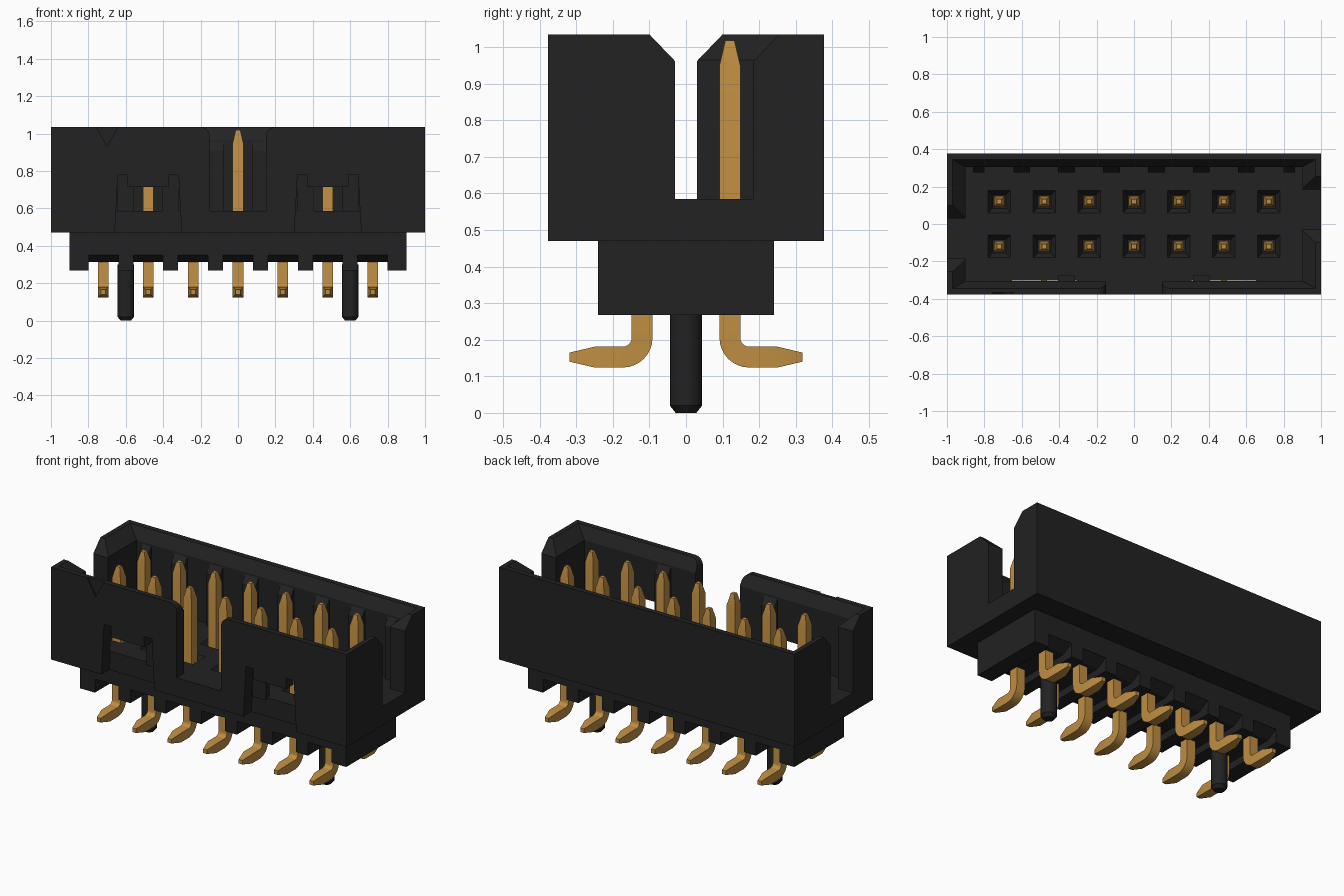
import bpy, bmesh, math

if "Cube" in bpy.data.objects:
    bpy.data.objects.remove(bpy.data.objects["Cube"])


def material(name, rgb):
    m = bpy.data.materials.new(name)
    m.diffuse_color = (*rgb, 1)
    m.use_nodes = True
    m.node_tree.nodes["Principled BSDF"].inputs["Base Color"].default_value = m.diffuse_color
    return m


BLACK = material("black_plastic", (0.016, 0.016, 0.016))
GOLD = material("gold_metal", (0.52, 0.27, 0.055))


def finish(name, bm, mat):
    bmesh.ops.recalc_face_normals(bm, faces=bm.faces)
    me = bpy.data.meshes.new(name)
    bm.to_mesh(me)
    bm.free()
    me.materials.append(mat)
    ob = bpy.data.objects.new(name, me)
    bpy.context.collection.objects.link(ob)
    return ob


def loft(bm, rings):
    """Skin a list of equal-length point rings and cap both ends."""
    vs = [[bm.verts.new(p) for p in r] for r in rings]
    n = len(vs[0])
    for a, b in zip(vs, vs[1:]):
        for i in range(n):
            bm.faces.new((a[i], a[(i + 1) % n], b[(i + 1) % n], b[i]))
    bm.faces.new(vs[0])
    bm.faces.new(vs[-1])


def prism(bm, pts, axis, a, b):
    """Extrude a profile: (x, z) along y, or (y, z) along x."""
    put = (lambda p, t: (p[0], t, p[1])) if axis == 'y' else (lambda p, t: (t, p[0], p[1]))
    loft(bm, [[put(p, t) for p in pts] for t in (a, b)])


def rect(hx, hy, z, cx=0, cy=0):
    return [(cx + sx * hx, cy + sy * hy, z) for sx, sy in ((-1, -1), (1, -1), (1, 1), (-1, 1))]


def cut(ob, bm):
    cutter = finish("cutter", bm, BLACK)
    cutter.hide_render = True
    mod = ob.modifiers.new("cut", 'BOOLEAN')
    mod.operation, mod.solver, mod.object = 'DIFFERENCE', 'EXACT', cutter
    bpy.ops.object.select_all(action='DESELECT')
    bpy.context.view_layer.objects.active = ob
    ob.select_set(True)
    bpy.ops.object.modifier_apply(modifier=mod.name)
    bpy.data.objects.remove(cutter)


def smooth(ob):
    bpy.ops.object.select_all(action='DESELECT')
    bpy.context.view_layer.objects.active = ob
    ob.select_set(True)
    bpy.ops.object.shade_smooth_by_angle(angle=math.radians(25))


PIN_X = [-0.72 + 0.24 * i for i in range(7)]
GAP_X = [-0.6 + 0.24 * i for i in range(6)]
TOP, FLOOR = 1.035, 0.585

# Shroud: open box with a chamfered inner rim
bm = bmesh.new()
loft(bm, [rect(1, 0.378, 0.47), rect(1, 0.378, TOP)])
shroud = finish("shroud", bm, BLACK)
bm = bmesh.new()
loft(bm, [rect(0.9, 0.305, FLOOR), rect(0.9, 0.305, 0.965),
          rect(0.97, 0.345, TOP), rect(0.97, 0.345, 1.1)])
cut(shroud, bm)

# Keying slot in the front wall, with rounded top corners
arc = [(0.2 - 0.05 * math.cos(t), 0.985 + 0.05 * math.sin(t))
       for t in [math.pi / 2 * i / 6 for i in range(7)]]
half = [(0.15, FLOOR)] + arc + [(0.2, 1.1)]
bm = bmesh.new()
prism(bm, half + [(-x, z) for x, z in reversed(half)], 'y', -0.45, -0.29)
cut(shroud, bm)

# Flared slots in the end walls, turned half round from each other
for s in (1, -1):
    bm = bmesh.new()
    pts = [(-0.03, FLOOR), (-0.03, 0.962), (-0.1, TOP), (-0.1, 1.1),
           (0.255, 1.1), (0.255, TOP), (0.185, 0.962), (0.185, FLOOR)]
    prism(bm, [(s * y, z) for y, z in pts], 'x', s * 0.88, s * 1.1)
    cut(shroud, bm)

# Latch windows low in the front wall
bm = bmesh.new()
half = [(0.182, 0.4), (0.162, 0.78), (0.11, 0.78), (0.11, 0.715)]
for c in (-0.48, 0.48):
    pts = half + [(-x, z) for x, z in reversed(half)]
    prism(bm, [(c + x, z) for x, z in pts], 'y', -0.45, -0.303)
cut(shroud, bm)

# First-pin marker notch
bm = bmesh.new()
prism(bm, [(-0.765, 1.05), (-0.7, 0.932), (-0.635, 1.05)], 'y', -0.45, -0.366)
cut(shroud, bm)

# Funnel pockets round the pins
bm = bmesh.new()
for x in PIN_X:
    for y in (-0.12, 0.12):
        loft(bm, [rect(0.036, 0.036, FLOOR - 0.04, x, y), rect(0.066, 0.066, FLOOR + 0.01, x, y)])
cut(shroud, bm)
smooth(shroud)

# Ribs inside the long walls
bm = bmesh.new()
for s, xs in ((1, GAP_X + [-0.83, 0.83]), (-1, [-0.36, 0.36])):
    for x in xs:
        w = 0.03 if abs(x) > 0.8 else 0.045
        prism(bm, [(s * 0.31, 0.57), (s * 0.275, 0.57), (s * 0.275, 0.91), (s * 0.305, 0.955),
                   (s * 0.31, 0.955)], 'x', x - w, x + w)
finish("wall_ribs", bm, BLACK)

# Base with channels under the pins
bm = bmesh.new()
loft(bm, [rect(0.9, 0.24, 0.268), rect(0.9, 0.24, 0.472)])
base = finish("base", bm, BLACK)
bm = bmesh.new()
half = [(0.3, 0.2), (0.3, 0.35), (0.235, 0.35), (0.17, 0.312)]
for x in PIN_X:
    prism(bm, half + [(-y, z) for y, z in reversed(half)], 'x', x - 0.08, x + 0.08)
cut(base, bm)

# Locating pegs
for side, x in (("left", -0.6), ("right", 0.6)):
    bm = bmesh.new()
    loft(bm, [[(x + r * math.cos(math.tau * i / 24), r * math.sin(math.tau * i / 24), z)
               for i in range(24)] for r, z in ((0.028, 0), (0.044, 0.02), (0.044, 0.3))])
    smooth(finish("peg_" + side, bm, BLACK))

# Bent square pin: foot, bend, post and tapered tip
W, R = 0.0285, 0.053
stations = [(0.318, 0.1525, 0, 0.0125), (0.25, 0.1525, 0, W)]
for i in range(9):
    t = math.pi / 2 * i / 8
    stations.append((0.173 - R * math.sin(t), 0.2055 - R * math.cos(t), t, W))
stations += [(0.12, 0.95, math.pi / 2, W), (0.12, 1.018, math.pi / 2, 0.0125)]
rings = []
for y, z, t, w in stations:
    ny, nz = -math.sin(t) * w, -math.cos(t) * w
    rings.append([(-w, y + ny, z + nz), (w, y + ny, z + nz), (w, y - ny, z - nz), (-w, y - ny, z - nz)])
bm = bmesh.new()
loft(bm, rings)
pin = finish("pin_back_1", bm, GOLD)
smooth(pin)
for i, x in enumerate(PIN_X):
    for row, turn in (("back", 0), ("front", math.pi)):
        ob = pin
        if (i, row) != (0, "back"):
            ob = pin.copy()
            ob.name = f"pin_{row}_{i + 1}"
            bpy.context.collection.objects.link(ob)
        ob.location.x = x
        ob.rotation_euler.z = turn
